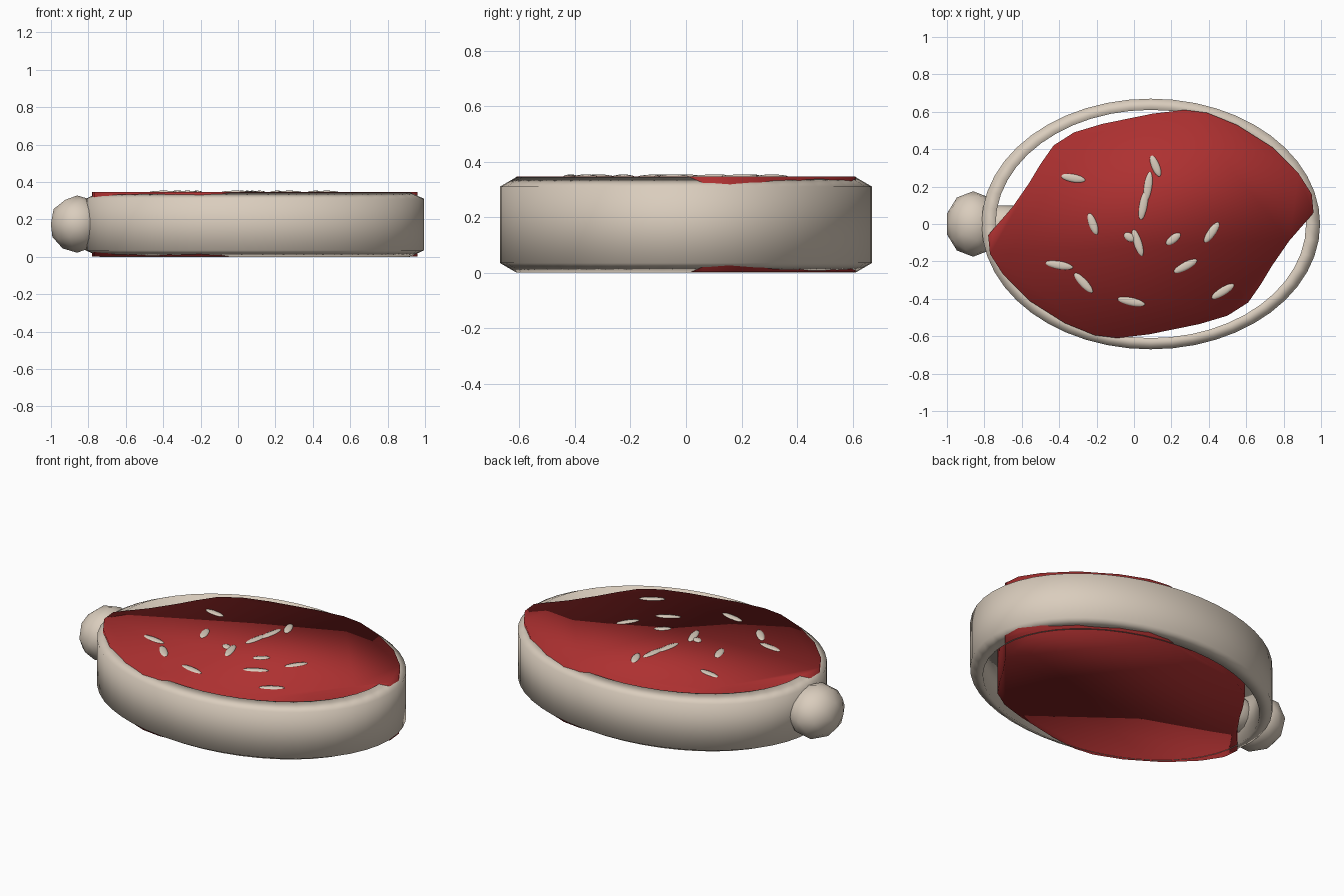
import bpy
import bmesh
from math import sin, cos, pi, radians
from mathutils import Matrix, Vector

if "Cube" in bpy.data.objects:
    bpy.data.objects.remove(bpy.data.objects["Cube"], do_unlink=True)

CENTRE_X = 0.09
THICKNESS = 0.345


def make_material(name, colour):
    material = bpy.data.materials.new(name)
    material.use_nodes = True
    material.diffuse_color = colour
    material.node_tree.nodes["Principled BSDF"].inputs["Base Color"].default_value = colour
    return material


def finish(bm, name, material):
    """Turn a bmesh into a smooth shaded object."""
    bmesh.ops.recalc_face_normals(bm, faces=bm.faces)
    for face in bm.faces:
        face.smooth = True
    mesh = bpy.data.meshes.new(name)
    bm.to_mesh(mesh)
    bm.free()
    mesh.materials.append(material)
    obj = bpy.data.objects.new(name, mesh)
    bpy.context.scene.collection.objects.link(obj)
    return obj


def add_ellipsoid(bm, centre, radii, angle=0.0):
    matrix = (Matrix.Translation(centre) @ Matrix.Rotation(angle, 4, "Z")
              @ Matrix.Diagonal((*radii, 1)))
    bmesh.ops.create_icosphere(bm, subdivisions=2, radius=1, matrix=matrix)


fat = make_material("cream fat", (0.70, 0.61, 0.51, 1))
meat = make_material("red meat", (0.42, 0.03, 0.03, 1))

# Oval fat rind: a chamfered band swept around an ellipse
bm = bmesh.new()
band = [(0, 0.035), (0, 0.31), (0.06, THICKNESS), (0.06, 0)]
segments = 48
loops = []
for i in range(segments):
    a = 2 * pi * i / segments
    loops.append([bm.verts.new((CENTRE_X + (0.905 - inset * 1.25) * cos(a),
                                (0.67 - inset) * sin(a), z)) for inset, z in band])
for i, loop in enumerate(loops):
    after = loops[(i + 1) % segments]
    for j in range(len(band)):
        k = (j + 1) % len(band)
        bm.faces.new((loop[j], after[j], after[k], loop[k]))
finish(bm, "fat_rind", fat)

# Meat slab: half an outline, repeated by a half turn, then extruded
half_outline = [(-.78, -.06), (-.77, -.16), (-.70, -.27), (-.56, -.41), (-.37, -.53),
                (-.21, -.595), (-.09, -.61), (.08, -.59), (.35, -.535), (.50, -.49),
                (.61, -.42), (.68, -.32), (.74, -.22), (.83, -.09), (.93, .025)]
outline = half_outline + [(2 * CENTRE_X - x, -y) for x, y in half_outline]
bm = bmesh.new()
base = bm.faces.new([bm.verts.new((x, y, 0.002)) for x, y in outline])
top = bmesh.ops.extrude_face_region(bm, geom=[base], use_keep_orig=True)
bmesh.ops.translate(bm, vec=Vector((0, 0, THICKNESS)),
                    verts=[v for v in top["geom"] if isinstance(v, bmesh.types.BMVert)])
finish(bm, "meat_slab", meat)

# Bone: a rounded knob outside and a shaft running into the meat
bm = bmesh.new()
add_ellipsoid(bm, (-0.86, 0, 0.175), (0.148, 0.175, 0.153))
finish(bm, "bone_knob", fat)

bm = bmesh.new()
bmesh.ops.create_cone(bm, cap_ends=True, segments=12, radius1=0.1, radius2=0.1, depth=0.3,
                      matrix=Matrix.Translation((-0.7, 0, 0.175)) @ Matrix.Rotation(pi / 2, 4, "Y"))
finish(bm, "bone_shaft", fat)

# Fat flecks on the meat: x, y, length, angle in degrees
flecks = [(-.325, .245, .14, -10), (.115, .31, .13, -68), (.075, .2, .17, 82),
          (.05, .1, .17, 80), (-.22, 0, .13, -70), (.415, -.045, .14, 55),
          (.21, -.08, .1, 38), (.02, -.1, .16, -72), (-.025, -.07, .07, -35),
          (-.4, -.22, .16, -10), (-.27, -.315, .15, -47), (-.015, -.415, .16, -12),
          (.275, -.225, .15, 28), (.475, -.36, .15, 32)]
bm = bmesh.new()
for x, y, length, angle in flecks:
    add_ellipsoid(bm, (x, y, THICKNESS), (length / 2, 0.023, 0.009), radians(angle))
finish(bm, "fat_flecks", fat)
